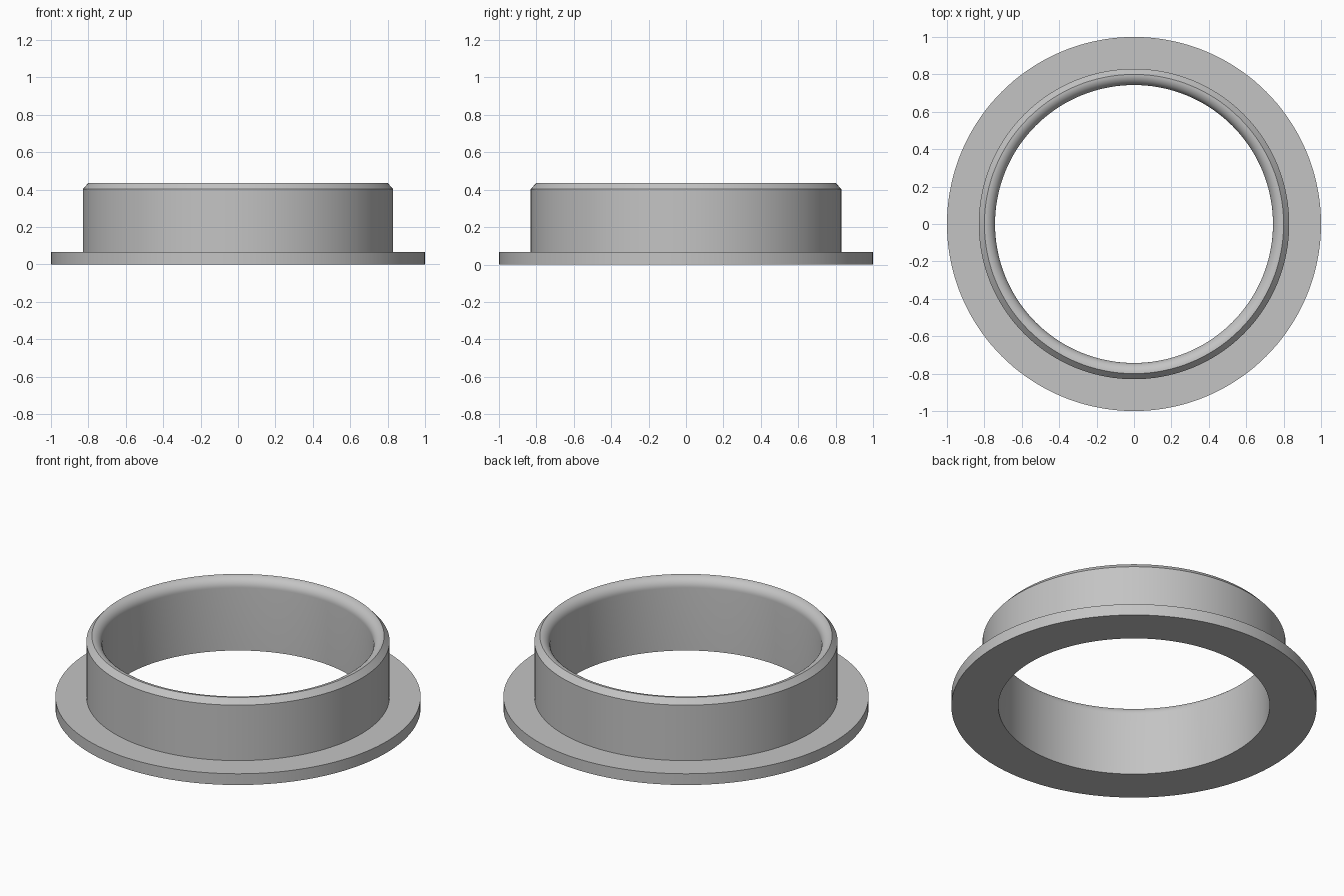
import bpy
import bmesh
from math import sin, cos, pi, radians
from mathutils import Vector

cube = bpy.data.objects.get("Cube")
if cube:
    bpy.data.objects.remove(cube, do_unlink=True)

SEGMENTS = 144
BORE, LIP, WALL, FLANGE = 0.743, 0.80, 0.83, 1.0
FLANGE_TOP, CHAMFER_START, HEIGHT = 0.068, 0.403, 0.436
FILLET = LIP - BORE
FILLET_STEPS = 10

# Single grey finish
grey = bpy.data.materials.new("plain grey")
grey.use_nodes = True
colour = (0.55, 0.55, 0.55, 1)
grey.diffuse_color = colour
grey.node_tree.nodes["Principled BSDF"].inputs["Base Color"].default_value = colour

# Cross-section: flange, outer wall, chamfer, then rounded inner lip
profile = [(BORE, 0), (FLANGE, 0), (FLANGE, FLANGE_TOP), (WALL, FLANGE_TOP),
           (WALL, CHAMFER_START), (LIP, HEIGHT)]
for i in range(1, FILLET_STEPS + 1):
    a = pi / 2 * i / FILLET_STEPS
    profile.append((LIP - FILLET * sin(a), HEIGHT - FILLET + FILLET * cos(a)))

# Revolve the closed cross-section into the ring
bm = bmesh.new()
verts = [bm.verts.new((r, 0, z)) for r, z in profile]
edges = [bm.edges.new((v, verts[(i + 1) % len(verts)])) for i, v in enumerate(verts)]
bmesh.ops.spin(bm, geom=verts + edges, cent=Vector(), axis=Vector((0, 0, 1)),
               angle=2 * pi, steps=SEGMENTS, use_merge=True)
bmesh.ops.remove_doubles(bm, verts=bm.verts, dist=0.0001)
bmesh.ops.recalc_face_normals(bm, faces=bm.faces)

mesh = bpy.data.meshes.new("flanged_ring")
bm.to_mesh(mesh)
bm.free()
mesh.materials.append(grey)
ring = bpy.data.objects.new("flanged_ring", mesh)
bpy.context.collection.objects.link(ring)

# Smooth the round surfaces and keep the machined edges crisp
bpy.ops.object.select_all(action='DESELECT')
ring.select_set(True)
bpy.context.view_layer.objects.active = ring
bpy.ops.object.shade_smooth_by_angle(angle=radians(30))
